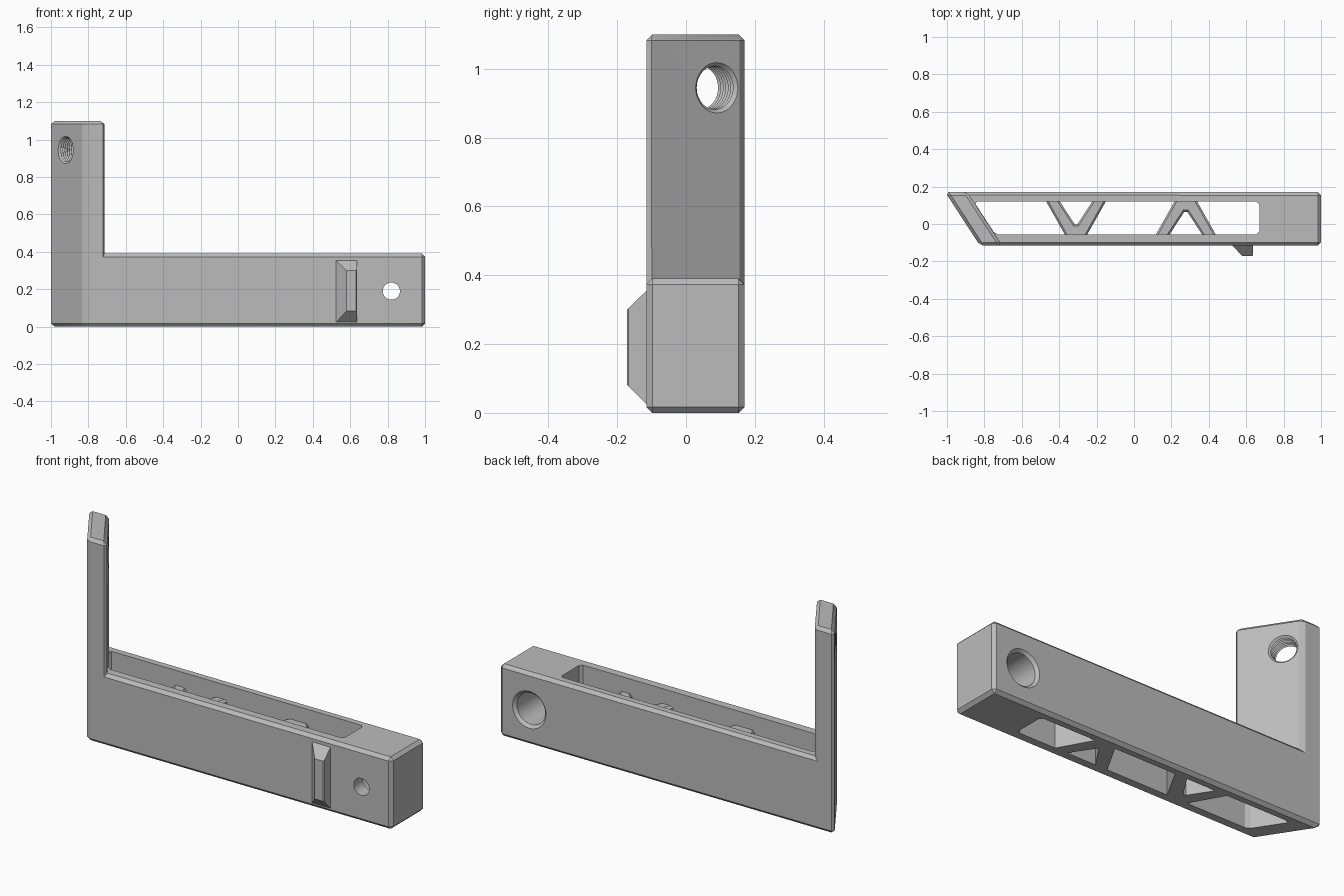
import bpy, bmesh, math
from mathutils import Matrix, Vector

if "Cube" in bpy.data.objects:
    bpy.data.objects.remove(bpy.data.objects["Cube"])

grey = bpy.data.materials.new("plain grey")
grey.use_nodes = True
grey.diffuse_color = (0.5, 0.5, 0.5, 1)
grey.node_tree.nodes["Principled BSDF"].inputs["Base Color"].default_value = (0.5, 0.5, 0.5, 1)

FRONT, BACK, BAR_TOP, ARM_TOP = -0.115, 0.17, 0.39, 1.1
LEAN = 0.65  # sideways run of the slanted arm per unit of depth


def finish(bm, name):
    bmesh.ops.recalc_face_normals(bm, faces=bm.faces)
    mesh = bpy.data.meshes.new(name)
    bm.to_mesh(mesh)
    bm.free()
    mesh.materials.append(grey)
    obj = bpy.data.objects.new(name, mesh)
    bpy.context.collection.objects.link(obj)
    return obj


def extrude(bm, faces, height):
    geom = bmesh.ops.extrude_face_region(bm, geom=faces)["geom"]
    verts = [g for g in geom if isinstance(g, bmesh.types.BMVert)]
    bmesh.ops.translate(bm, verts=verts, vec=(0, 0, height))
    return [g for g in geom if isinstance(g, bmesh.types.BMFace)]


def chamfer(bm, width, rule):
    edges = [e for e in bm.edges if rule(e)]
    bmesh.ops.bevel(bm, geom=edges, offset=width, segments=1, affect='EDGES')


def is_upright(e):
    a, b = e.verts
    return abs(a.co.z - b.co.z) > 0.01


def prism(name, points, low, high, width, rule):
    bm = bmesh.new()
    face = bm.faces.new([bm.verts.new((x, y, low)) for x, y in points])
    extrude(bm, [face], high - low)
    bmesh.ops.recalc_face_normals(bm, faces=bm.faces)
    chamfer(bm, width, rule)
    return finish(bm, name)


def lathe(name, profile, base, axis, sides=40):
    """Closed solid of revolution from (radius, distance along axis) pairs."""
    bm = bmesh.new()
    rings = []
    for r, h in profile:
        rings.append([bm.verts.new((r * math.cos(k * math.tau / sides),
                                    r * math.sin(k * math.tau / sides), h))
                      for k in range(sides)])
    for a, b in zip(rings, rings[1:]):
        for k in range(sides):
            n = (k + 1) % sides
            bm.faces.new((a[k], a[n], b[n], b[k]))
    bm.faces.new(rings[0])
    bm.faces.new(rings[-1])
    turn = Vector(axis).to_track_quat('Z', 'Y').to_matrix().to_4x4()
    bm.transform(Matrix.Translation(base) @ turn)
    return finish(bm, name)


def cut(obj, cutter):
    mod = obj.modifiers.new("cut", 'BOOLEAN')
    mod.operation, mod.solver, mod.object = 'DIFFERENCE', 'EXACT', cutter
    bpy.context.view_layer.objects.active = obj
    bpy.ops.object.modifier_apply(modifier=mod.name)
    bpy.data.objects.remove(cutter)


def lean_x(x_front, y):
    return x_front - LEAN * (y - FRONT)


# Bracket body: a long bar whose slanted end rises into an arm
OUT, INN = -0.824, -0.705
bm = bmesh.new()
a, b, c, d, e, f = [bm.verts.new((x, y, 0)) for x, y in (
    (OUT, FRONT), (INN, FRONT), (lean_x(INN, BACK), BACK),
    (lean_x(OUT, BACK), BACK), (1, FRONT), (1, BACK))]
arm_base = bm.faces.new((a, b, c, d))
bar_base = bm.faces.new((b, e, f, c))
tops = extrude(bm, [arm_base, bar_base], BAR_TOP)
arm_top = min(tops, key=lambda t: t.calc_center_median().x)
extrude(bm, [arm_top], ARM_TOP - BAR_TOP)
bmesh.ops.recalc_face_normals(bm, faces=bm.faces)
bmesh.ops.dissolve_limit(bm, angle_limit=0.01, verts=bm.verts, edges=bm.edges)
chamfer(bm, 0.017, lambda e: e.is_convex and e.calc_face_angle(0) > 0.4)
body = finish(bm, "bracket_body")

# Long slot through the bar
S0, S1 = -0.055, 0.12
cut(body, prism("slot_cutter", [
    (lean_x(INN + 0.002, S0), S0), (0.67, S0), (0.67, S1), (lean_x(INN + 0.002, S1), S1)],
    -0.1, 0.6, 0.015, is_upright))

# Counterbored screw hole through the solid end
cut(body, lathe("screw_hole_cutter", [
    (0.046, -0.05), (0.046, 0.075), (0.085, 0.075), (0.085, 0.27),
    (0.115, 0.30)], (0.82, FRONT, 0.19), (0, 1, 0)))

# Threaded hole square to the arm
depth = (INN - OUT) / math.hypot(1, LEAN)
profile = [(0.088, -0.015), (0.073, 0), (0.063, 0.01)]
turns = 6
pitch = (depth - 0.02) / turns
for i in range(turns):
    t = 0.01 + i * pitch
    profile += [(0.071, t + pitch * 0.5), (0.063, t + pitch)]
profile += [(0.073, depth), (0.088, depth + 0.015)]
cut(body, lathe("thread_cutter", profile,
                (lean_x(OUT, 0.035), 0.035, 0.945), (1, LEAN, 0)))

# Two mirrored V braces inside the slot
BRACE_TOP = 0.31
half = [(0.055, -0.065), (0.165, 0.13), (0.093, 0.13), (0.008, 0.0)]
outline = half + [(-x, y) for x, y in reversed(half)]
for name, centre, flip in (("brace_near_arm", -0.31, False), ("brace_near_end", 0.277, True)):
    pts = [(centre + x, S0 + S1 - y if flip else y) for x, y in outline]
    prism(name, pts, 0.0, BRACE_TOP, 0.01,
          lambda e: not is_upright(e) and e.verts[0].co.z > 0.2)

# Wedge-shaped catch on the front face
bm = bmesh.new()
loops = []
for x0, z0, z1, y in ((0.525, 0.025, 0.355, FRONT), (0.58, 0.083, 0.3, -0.172)):
    loops.append([bm.verts.new((x, y, z)) for x, z in
                  ((x0, z0), (0.635, z0), (0.635, z1), (x0, z1))])
for k in range(4):
    n = (k + 1) % 4
    bm.faces.new((loops[0][k], loops[0][n], loops[1][n], loops[1][k]))
for loop in loops:
    bm.faces.new(loop)
bmesh.ops.recalc_face_normals(bm, faces=bm.faces)
chamfer(bm, 0.005, lambda e: all(v.co.x > 0.6 for v in e.verts) and
        all(v.co.y < -0.15 for v in e.verts))
finish(bm, "front_catch")

# Smooth the round holes, keep the chamfers crisp
bpy.ops.object.select_all(action='DESELECT')
body.select_set(True)
bpy.context.view_layer.objects.active = body
bpy.ops.object.shade_smooth_by_angle(angle=math.radians(25))
